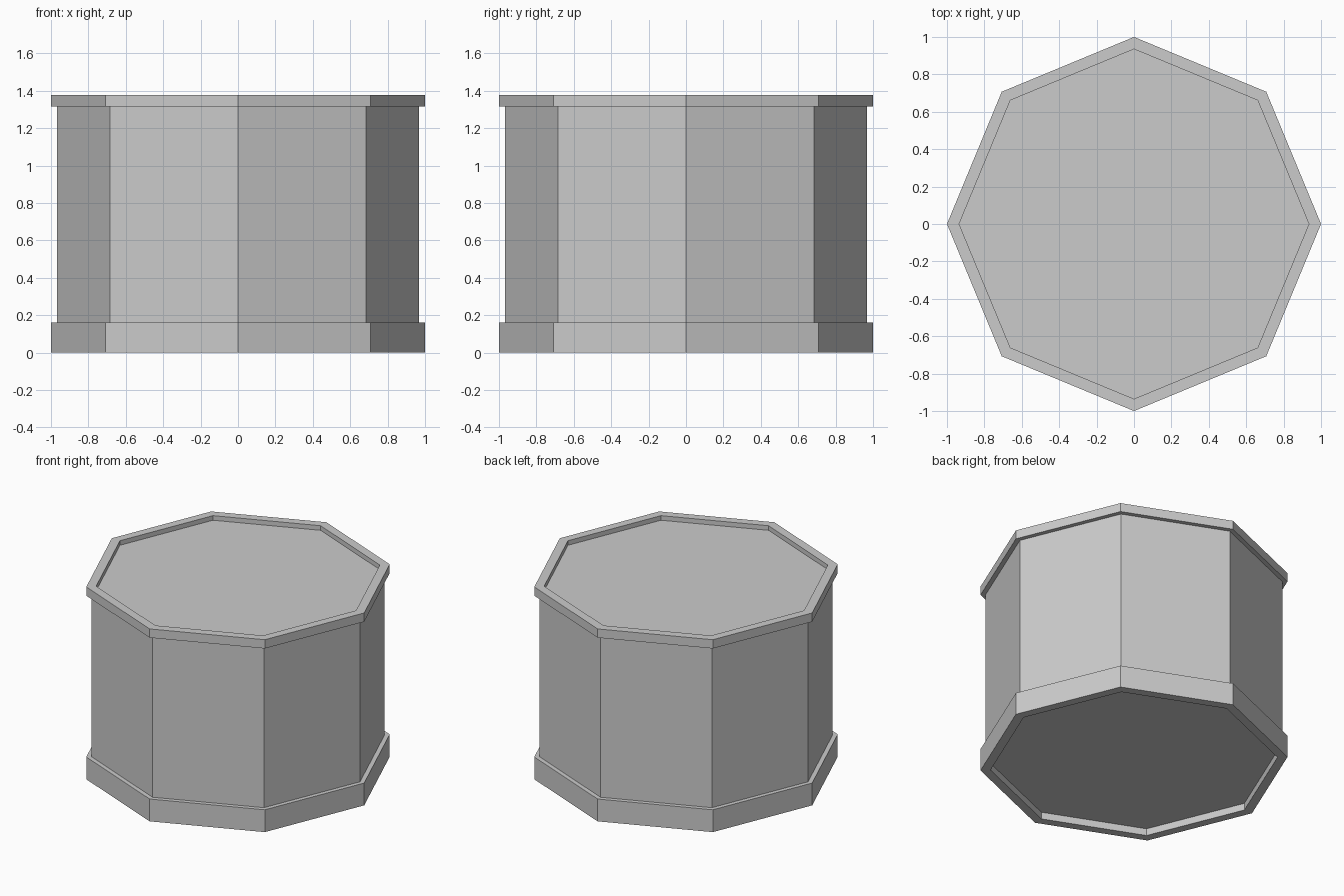
import bpy, bmesh
from math import cos, sin, pi

if "Cube" in bpy.data.objects:
    bpy.data.objects.remove(bpy.data.objects["Cube"])

SIDES = 8


def lathe(name, profile, closed):
    """Sweep (radius, z) points around z with flat sides; cap the ends if open."""
    bm = bmesh.new()
    rings = [[bm.verts.new((r * cos(2 * pi * i / SIDES), r * sin(2 * pi * i / SIDES), z))
              for i in range(SIDES)] for r, z in profile]
    pairs = list(zip(rings, rings[1:]))
    if closed:
        pairs.append((rings[-1], rings[0]))
    else:
        bm.faces.new(rings[0])
        bm.faces.new(rings[-1])
    for a, b in pairs:
        for i in range(SIDES):
            j = (i + 1) % SIDES
            bm.faces.new((a[i], a[j], b[j], b[i]))
    bmesh.ops.recalc_face_normals(bm, faces=bm.faces)
    mesh = bpy.data.meshes.new(name)
    bm.to_mesh(mesh)
    bm.free()
    obj = bpy.data.objects.new(name, mesh)
    bpy.context.collection.objects.link(obj)
    return obj


def rim(name, z0, z1, inner=0.935, outer=1.0):
    return lathe(name, [(inner, z0), (outer, z0), (outer, z1), (inner, z1)], True)


# Eight-sided body, its ends recessed inside the rims
lathe("body", [(0.967, 0.05), (0.967, 1.345)], False)

# Raised rims at the bottom and top
rim("bottom_rim", 0.0, 0.16)
rim("top_rim", 1.315, 1.378)
